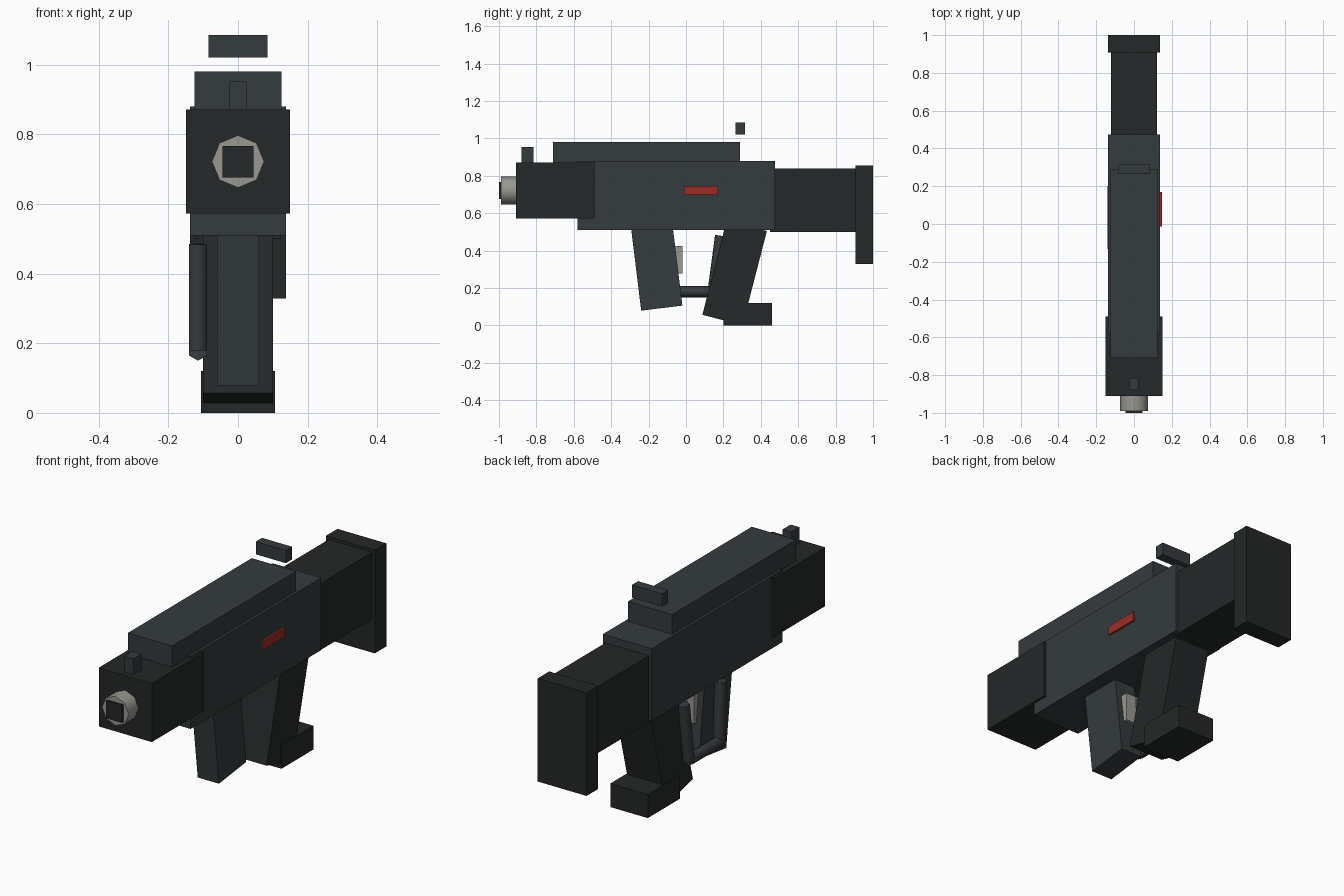
import bpy, bmesh
from math import radians
from mathutils import Vector, Matrix

if "Cube" in bpy.data.objects:
    bpy.data.objects.remove(bpy.data.objects["Cube"])


def material(name, r, g, b):
    m = bpy.data.materials.new(name)
    m.diffuse_color = (r, g, b, 1)
    m.use_nodes = True
    m.node_tree.nodes["Principled BSDF"].inputs["Base Color"].default_value = m.diffuse_color
    return m


GUNMETAL = material("gunmetal", 0.035, 0.043, 0.047)
BLACK = material("black_polymer", 0.018, 0.021, 0.021)
STEEL = material("steel", 0.32, 0.31, 0.28)
RED = material("red", 0.32, 0.028, 0.02)


def add(name, bm, mat, smooth=False):
    mesh = bpy.data.meshes.new(name)
    for f in bm.faces:
        # round sides are smooth, caps and boxes are flat
        f.smooth = smooth and len(f.verts) == 4
    if smooth:
        for e in bm.edges:
            e.smooth = all(f.smooth for f in e.link_faces)
    bm.to_mesh(mesh)
    bm.free()
    mesh.materials.append(mat)
    ob = bpy.data.objects.new(name, mesh)
    bpy.context.collection.objects.link(ob)
    return ob


def box(name, mat, x, y, z):
    """Axis-aligned box from (min, max) ranges."""
    lo, hi = Vector((x[0], y[0], z[0])), Vector((x[1], y[1], z[1]))
    bm = bmesh.new()
    bmesh.ops.create_cube(bm, size=1, matrix=Matrix.Diagonal((*(hi - lo), 1)))
    ob = add(name, bm, mat)
    ob.location = (lo + hi) / 2
    return ob


def tilted(name, mat, half_x, y, z, width, length, degrees):
    """Box centred on (0, y, z), leaning about the x axis."""
    ob = box(name, mat, (-half_x, half_x), (-width / 2, width / 2), (-length / 2, length / 2))
    ob.location = (0, y, z)
    ob.rotation_euler.x = radians(degrees)
    return ob


def rod(name, mat, a, b, radius, sides, side_axis=(1, 0, 0)):
    """Capped prism from a to b, one corner square to side_axis."""
    a, b = Vector(a), Vector(b)
    d = (b - a).normalized()
    u = Vector(side_axis).cross(d).normalized()
    frame = Matrix((u, d.cross(u), d)).transposed().to_4x4()
    bm = bmesh.new()
    bmesh.ops.create_cone(bm, cap_ends=True, segments=sides, radius1=radius, radius2=radius,
                          depth=(b - a).length)
    # put a corner exactly on the local x axis
    v = max(bm.verts, key=lambda w: w.co.x)
    turn = Matrix.Rotation(-Vector((1, 0)).angle_signed(v.co.xy) * -1, 4, 'Z')
    bm.transform(turn)
    bm.transform(Matrix.Translation((a + b) / 2) @ frame)
    return add(name, bm, mat, smooth=True)


def sym(h):
    return (-h, h)


# Body
box("receiver", GUNMETAL, sym(.138), (-.58, .475), (.51, .88))
box("top_rail", GUNMETAL, sym(.125), (-.71, .29), (.87, .98))
box("front_shroud", BLACK, sym(.15), (-.91, -.49), (.572, .872))
box("stock", BLACK, sym(.123), (.45, .92), (.50, .84))
box("butt_plate", BLACK, sym(.138), (.907, 1.0), (.328, .855))

# Barrel
rod("muzzle", STEEL, (0, -.85, .722), (0, -.99, .722), .075, 8)
box("bore", BLACK, sym(.045), (-1.0, -.9), (.676, .767))

# Sights
box("front_sight", GUNMETAL, sym(.025), (-.88, -.815), (.86, .953))
box("rear_sight", GUNMETAL, sym(.085), (.265, .315), (1.02, 1.085))

# Magazine, grip and foot of the grip
tilted("magazine", GUNMETAL, .06, -.158, .326, .222, .47, 7)
tilted("grip", BLACK, .1, .26, .281, .222, .52, -14.5)
box("grip_foot", BLACK, sym(.106), (.2, .46), (0, .12))

# Trigger and its guard, which hangs on the left side
box("trigger", STEEL, sym(.03), (-.08, -.02), (.278, .425))
GX = -.115
path = [(GX, -.115, .485), (GX, -.105, .18), (GX, .145, .18), (GX, .185, .48)]
for part, a, b in zip(("front", "bottom", "rear"), path, path[1:]):
    rod("guard_" + part, GUNMETAL, a, b, .03, 6)

# Selector marking on the right side
box("selector", RED, (.12, .148), (-.012, .17), (.698, .745))
